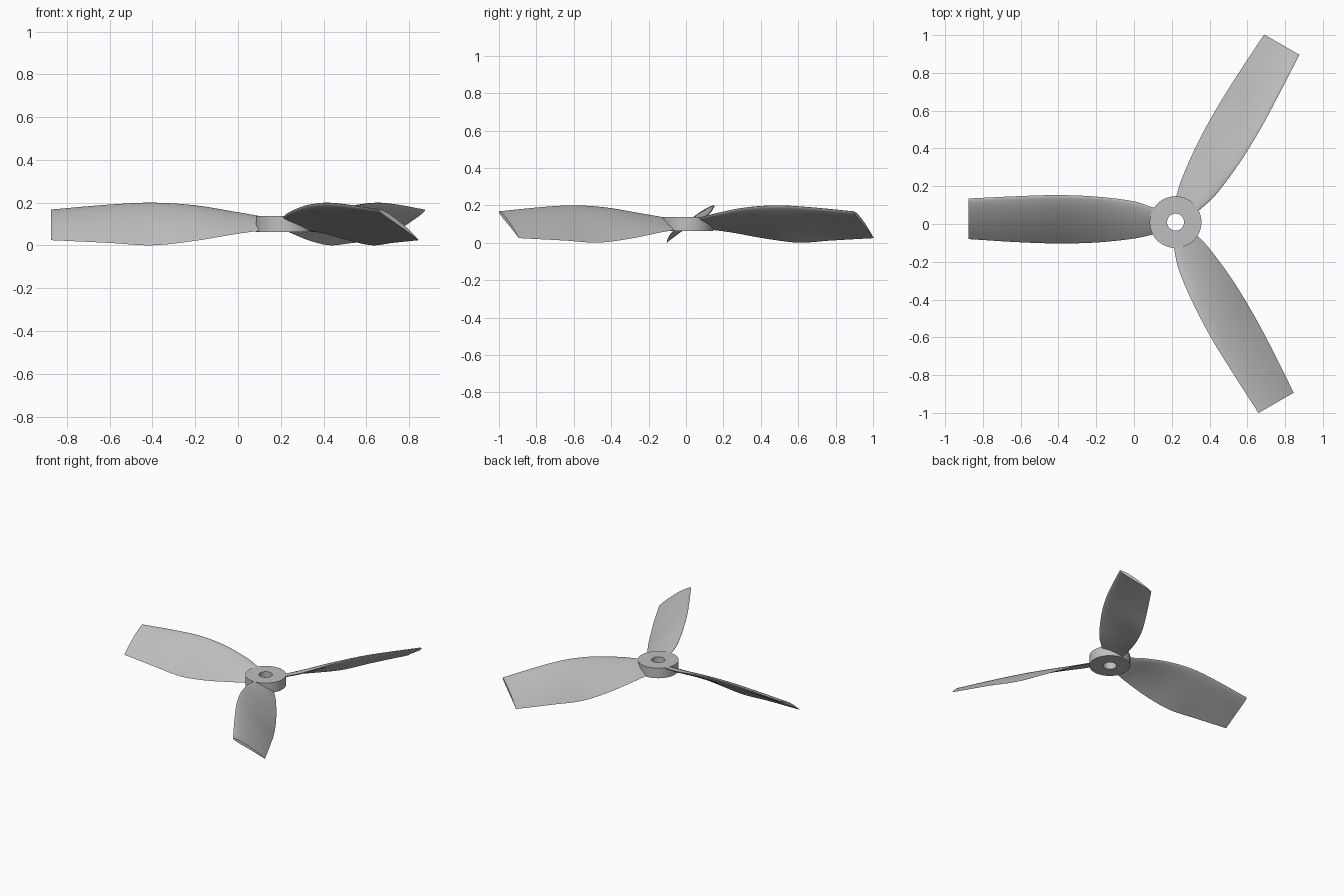
import bpy, bmesh, math
from mathutils import Matrix, Vector

if "Cube" in bpy.data.objects:
    bpy.data.objects.remove(bpy.data.objects["Cube"], do_unlink=True)

CENTRE = Vector((0.22, 0.01, 0))

# One light grey plastic
grey = bpy.data.materials.new("light_grey")
grey.use_nodes = True
colour = (0.52, 0.52, 0.52, 1)
grey.diffuse_color = colour
grey.node_tree.nodes["Principled BSDF"].inputs["Base Color"].default_value = colour


def finish(bm, name, angle):
    """Turn a bmesh into a smooth shaded object at the hub centre."""
    bmesh.ops.recalc_face_normals(bm, faces=bm.faces)
    mesh = bpy.data.meshes.new(name)
    bm.to_mesh(mesh)
    bm.free()
    mesh.materials.append(grey)
    obj = bpy.data.objects.new(name, mesh)
    bpy.context.collection.objects.link(obj)
    obj.location = CENTRE
    bpy.ops.object.select_all(action='DESELECT')
    obj.select_set(True)
    bpy.context.view_layer.objects.active = obj
    bpy.ops.object.shade_smooth_by_angle(angle=math.radians(angle))
    return obj


# Hub: a rectangular section spun into a ring with a shaft hole
def make_hub(inner, outer, low, high, sides=72):
    bm = bmesh.new()
    rings = []
    for i in range(sides):
        turn = Matrix.Rotation(math.tau * i / sides, 3, 'Z')
        section = [(inner, low), (outer, low), (outer, high), (inner, high)]
        rings.append([bm.verts.new(turn @ Vector((r, 0, z))) for r, z in section])
    for i in range(sides):
        a, b = rings[i], rings[(i + 1) % sides]
        for j in range(4):
            k = (j + 1) % 4
            bm.faces.new((a[j], b[j], b[k], a[k]))
    return finish(bm, "hub", 30)


# Blade stations: radius, leading offset, trailing offset, leading z, trailing z, thickness
STATIONS = [
    (0.09, 0.070, 0.055, 0.130, 0.070, 0.13),
    (0.12, 0.078, 0.065, 0.135, 0.068, 0.13),
    (0.22, 0.110, 0.087, 0.153, 0.055, 0.11),
    (0.42, 0.135, 0.108, 0.186, 0.022, 0.09),
    (0.62, 0.143, 0.113, 0.199, 0.001, 0.085),
    (0.82, 0.138, 0.107, 0.190, 0.012, 0.085),
    (1.095, 0.125, 0.090, 0.167, 0.025, 0.08),
]


def smooth_stations(steps=6):
    """Cubic blend through the stations, with slopes measured along the radius."""
    def slope(i):
        a, b = STATIONS[max(i - 1, 0)], STATIONS[min(i + 1, len(STATIONS) - 1)]
        return [(q - p) / (b[0] - a[0]) for p, q in zip(a, b)]
    result = []
    for i in range(len(STATIONS) - 1):
        a, b, ma, mb = STATIONS[i], STATIONS[i + 1], slope(i), slope(i + 1)
        span = b[0] - a[0]
        for s in range(steps):
            t = s / steps
            h = t * t * (3 - 2 * t)
            u, v = span * t * (1 - t) ** 2, span * t * t * (t - 1)
            result.append([p * (1 - h) + q * h + u * m + v * n
                           for p, q, m, n in zip(a, b, ma, mb)])
    return result + [list(STATIONS[-1])]


def airfoil(half=14):
    """Chord fraction, camber factor and signed thickness factor round the section."""
    points = []
    for i in range(2 * half):
        a = math.pi * i / half
        f = (1 + math.cos(a)) / 2
        t = 5 * (0.2969 * math.sqrt(f) - 0.126 * f - 0.3516 * f ** 2
                 + 0.2843 * f ** 3 - 0.1036 * f ** 4)
        t = max(t, 0.04)
        if i in (0, half):
            t = 0
        points.append((f, 4 * f * (1 - f), t if i < half else -t))
    return points


# Blade: airfoil sections lofted from inside the hub to a square tip
def make_blade(name, degrees):
    bm = bmesh.new()
    turn = Matrix.Rotation(math.radians(degrees), 3, 'Z')
    loops = []
    for r, lead, trail, high, low, thick in smooth_stations():
        start, end = Vector((r, -lead, high)), Vector((r, trail, low))
        chord = end - start
        normal = Vector((0, -chord.z, chord.y))
        loops.append([bm.verts.new(turn @ (start + chord * f + normal * (0.025 * c + thick * t)))
                      for f, c, t in airfoil()])
    count = len(loops[0])
    for a, b in zip(loops, loops[1:]):
        for j in range(count):
            k = (j + 1) % count
            bm.faces.new((a[j], b[j], b[k], a[k]))
    bm.faces.new(loops[0])
    bm.faces.new(loops[-1])
    return finish(bm, name, 40)


make_hub(0.045, 0.137, 0.063, 0.137)
for name, degrees in (("back_blade", 60), ("right_blade", 180), ("front_blade", 300)):
    make_blade(name, degrees)
